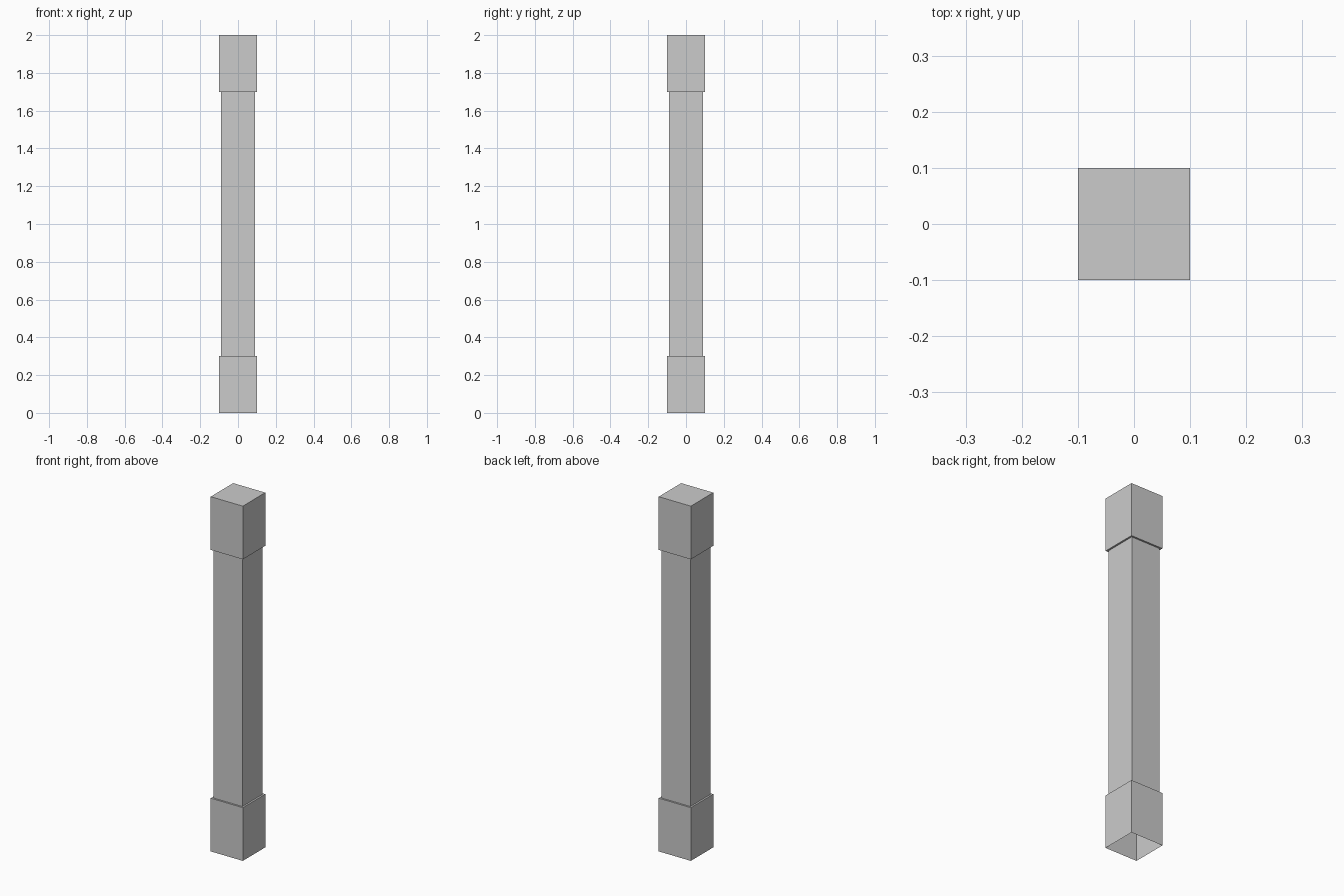
import bpy, bmesh

if "Cube" in bpy.data.objects:
    bpy.data.objects.remove(bpy.data.objects["Cube"])

# Square post as one shell: (half width, height) profile from foot to top
PROFILE = [(0.10, 0.0), (0.10, 0.30), (0.09, 0.30),
           (0.09, 1.70), (0.10, 1.70), (0.10, 2.0)]
CORNERS = [(-1, -1), (1, -1), (1, 1), (-1, 1)]

bm = bmesh.new()
rings = [[bm.verts.new((sx * w, sy * w, z)) for sx, sy in CORNERS]
         for w, z in PROFILE]

# Side walls and ledges between successive square rings
for low, high in zip(rings, rings[1:]):
    for i in range(4):
        j = (i + 1) % 4
        bm.faces.new((low[i], low[j], high[j], high[i]))

# Closed top; the underside stays open
bm.faces.new(rings[-1])

mesh = bpy.data.meshes.new("square_post")
bm.to_mesh(mesh)
bm.free()
post = bpy.data.objects.new("square_post", mesh)
bpy.context.collection.objects.link(post)
